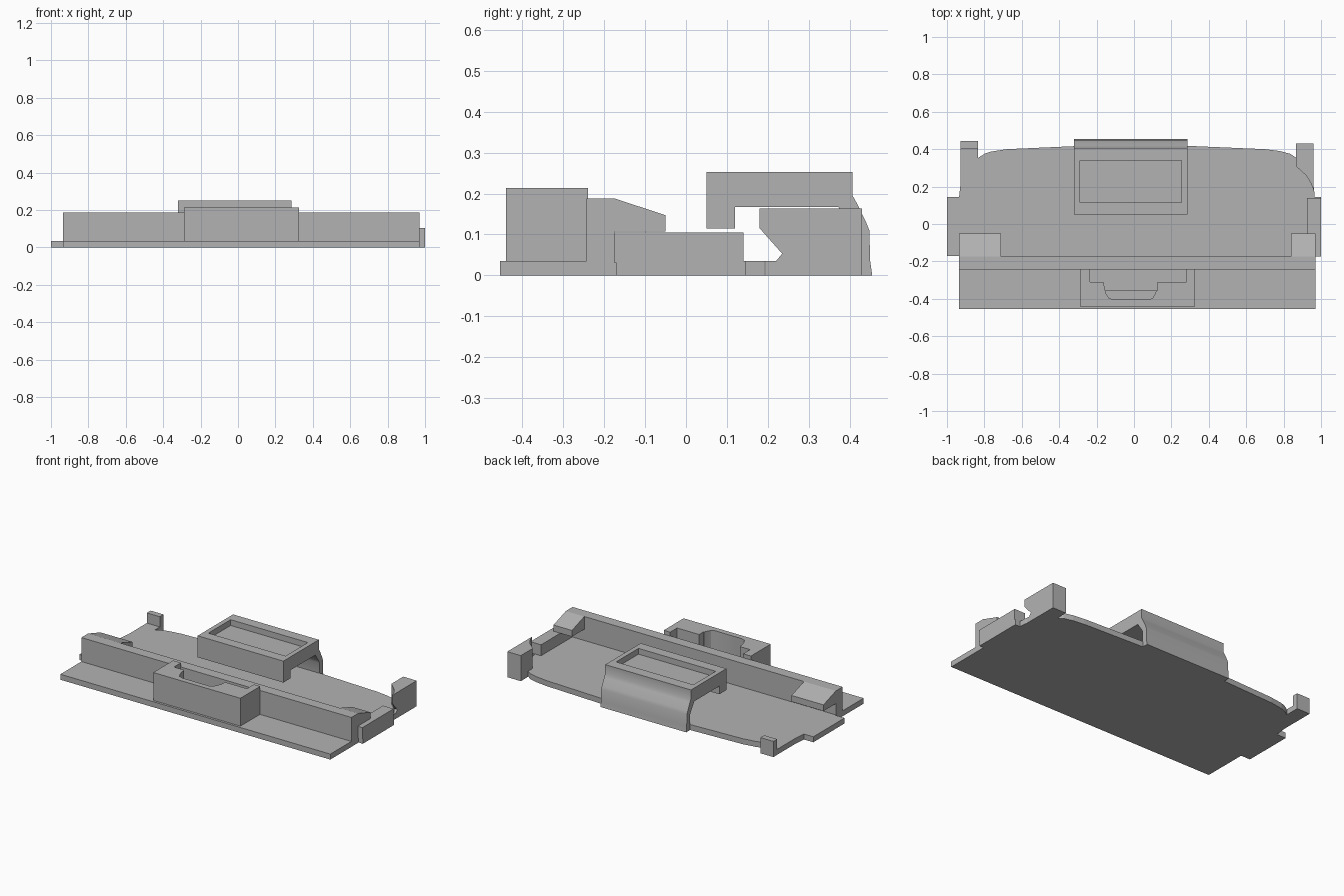
import bpy, bmesh, math
from mathutils import Vector

if "Cube" in bpy.data.objects:
    bpy.data.objects.remove(bpy.data.objects["Cube"])

grey = bpy.data.materials.new("plain grey")
grey.diffuse_color = (0.45, 0.45, 0.45, 1)
grey.use_nodes = True
grey.node_tree.nodes["Principled BSDF"].inputs["Base Color"].default_value = grey.diffuse_color


def prism(name, outline, lo, hi, axis="z"):
    """Extrude an outline: xy points along z, or yz points along x."""
    place = (lambda a, b, c: (a, b, c)) if axis == "z" else (lambda a, b, c: (c, a, b))
    bm = bmesh.new()
    face = bm.faces.new([bm.verts.new(place(a, b, lo)) for a, b in outline])
    top = bmesh.ops.extrude_face_region(bm, geom=[face])
    shift = Vector(place(0, 0, hi - lo))
    bmesh.ops.translate(bm, vec=shift,
                        verts=[g for g in top["geom"] if isinstance(g, bmesh.types.BMVert)])
    bmesh.ops.recalc_face_normals(bm, faces=bm.faces)
    mesh = bpy.data.meshes.new(name)
    bm.to_mesh(mesh)
    bm.free()
    ob = bpy.data.objects.new(name, mesh)
    bpy.context.collection.objects.link(ob)
    mesh.materials.append(grey)
    return ob


def box(name, x0, x1, y0, y1, z0, z1):
    return prism(name, [(x0, y0), (x1, y0), (x1, y1), (x0, y1)], z0, z1)


def cut(ob, cutter):
    mod = ob.modifiers.new("cut", "BOOLEAN")
    mod.operation, mod.solver, mod.object = "DIFFERENCE", "EXACT", cutter
    bpy.context.view_layer.objects.active = ob
    bpy.ops.object.modifier_apply(modifier=mod.name)
    bpy.data.objects.remove(cutter)


def smooth(ob, angle=30):
    bpy.ops.object.select_all(action="DESELECT")
    ob.select_set(True)
    bpy.context.view_layer.objects.active = ob
    bpy.ops.object.shade_smooth_by_angle(angle=math.radians(angle))


# Base plate with side tabs and a bowed rear edge
prism("base_plate", [
    (-0.935, -0.455), (0.97, -0.455), (0.97, -0.17), (1, -0.17), (1, 0.145),
    (0.965, 0.145), (0.963, 0.19), (0.945, 0.225), (0.92, 0.26), (0.865, 0.31),
    (0.865, 0.355), (0.835, 0.375), (0.78, 0.39), (0.7, 0.4), (0.28, 0.418),
    (-0.02, 0.425), (-0.32, 0.416), (-0.68, 0.4), (-0.765, 0.387), (-0.8, 0.375),
    (-0.835, 0.352), (-0.835, 0.41), (-0.927, 0.41), (-0.927, 0.22), (-0.935, 0.145),
    (-1, 0.145), (-1, -0.17), (-0.935, -0.17)], 0, 0.035)

# Long front rail with overhanging sloped ends
box("front_rail", -0.935, 0.97, -0.243, -0.175, 0.03, 0.188)
hook = [(-0.175, 0.188), (-0.05, 0.147), (-0.05, 0.107), (-0.175, 0.107)]
prism("left_rail_hook", hook, -0.935, -0.71, "x")
prism("right_rail_hook", hook, 0.84, 0.97, "x")

# Front latch housing with a stepped, rounded pocket open to the rail
housing = box("latch_housing", -0.29, 0.325, -0.44, -0.24, 0.03, 0.213)
cut(housing, prism("pocket", [
    (-0.235, -0.2), (-0.235, -0.31), (-0.163, -0.31), (-0.155, -0.355),
    (0.125, -0.355), (0.125, -0.31), (0.28, -0.31), (0.28, -0.2)], 0.04, 0.3))
scoop = [(-0.154, -0.35), (-0.148, -0.375), (-0.135, -0.395), (-0.11, -0.405),
         (0.08, -0.405), (0.1, -0.395), (0.112, -0.375), (0.122, -0.35)]
cut(housing, prism("scoop", scoop, 0.09, 0.3))
smooth(housing)

# Right side wall
box("right_wall", 0.925, 1, -0.175, 0.14, 0.03, 0.105)

# Rear posts, the right one undercut at its front
box("left_post", -0.927, -0.835, 0.405, 0.443, 0, 0.1)
post = prism("right_post", [
    (0.865, 0.43), (0.96, 0.43), (0.96, 0.18), (0.945, 0.22), (0.92, 0.26),
    (0.865, 0.31)], 0, 0.163)
cut(post, prism("undercut", [
    (0.1, 0.205), (0.18, 0.115), (0.235, 0.053), (0.22, 0.035), (0.1, 0.035)],
    0.8, 1.1, "x"))

# Rear clip arching over the plate, with a shallow recess on top
clip = prism("rear_clip", [
    (0.05, 0.252), (0.407, 0.252), (0.407, 0.195), (0.418, 0.175), (0.44, 0.13),
    (0.448, 0.11), (0.45, 0.035), (0.455, 0), (0.415, 0), (0.415, 0.1),
    (0.405, 0.12), (0.372, 0.167), (0.12, 0.167), (0.12, 0.115), (0.05, 0.115)],
    -0.32, 0.285, "x")
cut(clip, box("recess", -0.29, 0.255, 0.115, 0.34, 0.215, 0.4))
smooth(clip)
